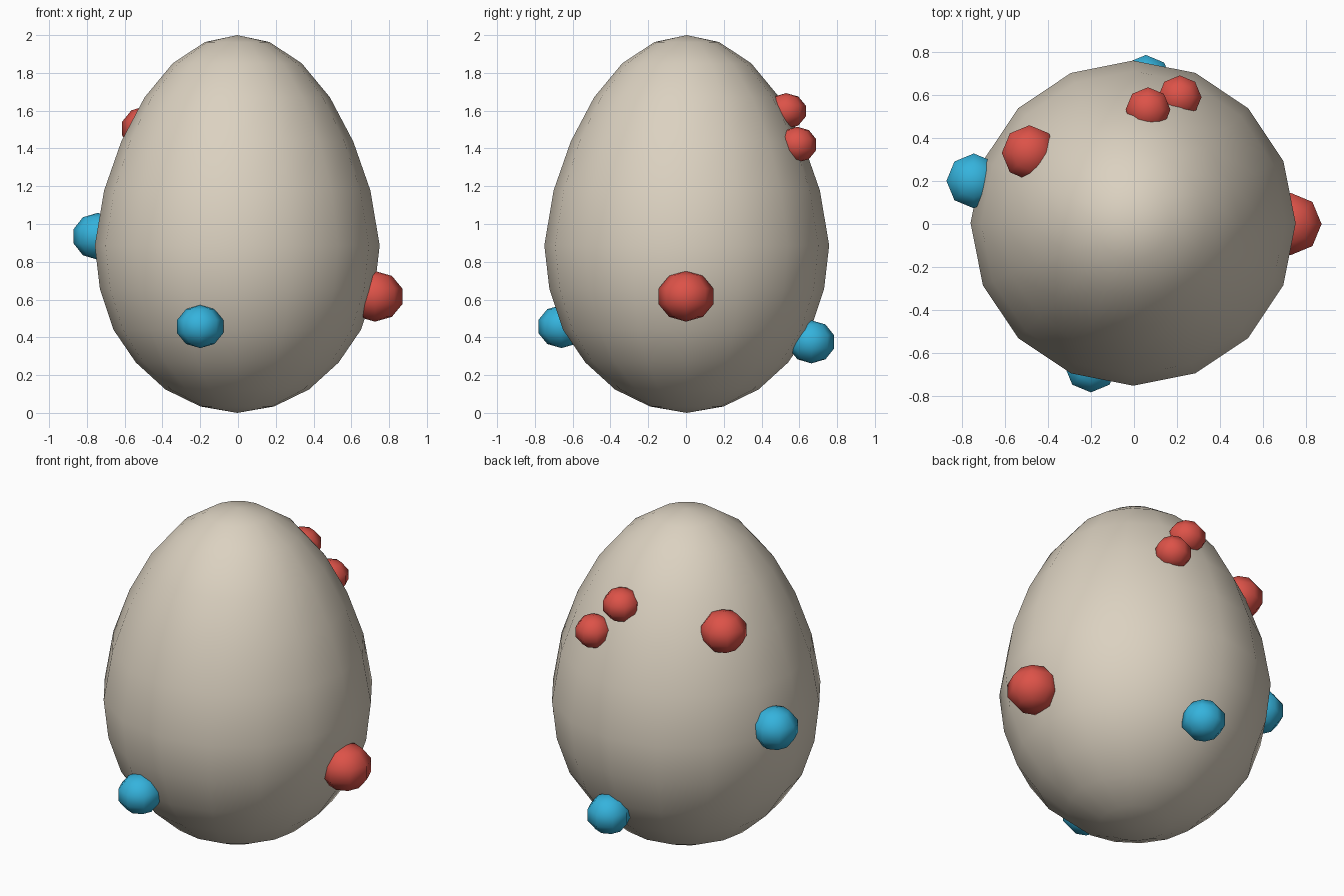
import bpy, bmesh, math

if "Cube" in bpy.data.objects:
    bpy.data.objects.remove(bpy.data.objects["Cube"])


def material(name, rgb):
    m = bpy.data.materials.new(name)
    m.diffuse_color = (*rgb, 1.0)
    m.use_nodes = True
    m.node_tree.nodes["Principled BSDF"].inputs["Base Color"].default_value = m.diffuse_color
    return m


shell_mat = material("cream shell", (0.71, 0.64, 0.53))
red_mat = material("red spot", (0.72, 0.085, 0.065))
blue_mat = material("blue spot", (0.035, 0.45, 0.72))


def lathe(name, profile, sides, mat, location):
    """Spin (radius, z) points between a bottom and a top pole."""
    bm = bmesh.new()
    bottom = bm.verts.new((0, 0, profile[0][1]))
    top = bm.verts.new((0, 0, profile[-1][1]))
    rings = []
    for r, z in profile[1:-1]:
        rings.append([bm.verts.new((r * math.cos(2 * math.pi * i / sides),
                                    r * math.sin(2 * math.pi * i / sides), z))
                      for i in range(sides)])
    for i in range(sides):
        j = (i + 1) % sides
        bm.faces.new((bottom, rings[0][j], rings[0][i]))
        bm.faces.new((top, rings[-1][i], rings[-1][j]))
        for a, b in zip(rings, rings[1:]):
            bm.faces.new((a[i], a[j], b[j], b[i]))
    bmesh.ops.recalc_face_normals(bm, faces=bm.faces)
    for f in bm.faces:
        f.smooth = True
    mesh = bpy.data.meshes.new(name)
    bm.to_mesh(mesh)
    bm.free()
    mesh.materials.append(mat)
    ob = bpy.data.objects.new(name, mesh)
    ob.location = location
    bpy.context.collection.objects.link(ob)
    return ob


# Egg-shaped body
egg = [(0, 0.0), (0.195, 0.034), (0.38, 0.124), (0.537, 0.267), (0.655, 0.44),
       (0.727, 0.655), (0.754, 0.886), (0.705, 1.177), (0.614, 1.437),
       (0.491, 1.67), (0.342, 1.85), (0.172, 1.963), (0, 2.0)]
lathe("egg_shell", egg, 16, shell_mat, (-0.004, 0.004, 0))


def spot(name, mat, centre, ring, height):
    """Low-poly ball: eight sides, five bands."""
    wide = ring / math.cos(math.radians(18))
    prof = []
    for k in range(6):
        a = math.radians(-90 + 36 * k)
        prof.append((wide * math.cos(a), height * math.sin(a)))
    lathe(name, prof, 8, mat, centre)


# Spots sunk into the shell
spot("red_spot_right", red_mat, (0.725, 0, 0.617), 0.145, 0.134)
spot("red_spot_left", red_mat, (-0.485, 0.33, 1.505), 0.128, 0.12)
spot("red_spot_back_upper", red_mat, (0.065, 0.53, 1.598), 0.104, 0.095)
spot("red_spot_back_lower", red_mat, (0.212, 0.588, 1.42), 0.101, 0.095)
spot("blue_spot_front", blue_mat, (-0.2, -0.659, 0.457), 0.122, 0.114)
spot("blue_spot_left", blue_mat, (-0.743, 0.2, 0.935), 0.127, 0.124)
spot("blue_spot_back", blue_mat, (0.055, 0.664, 0.376), 0.12, 0.114)
